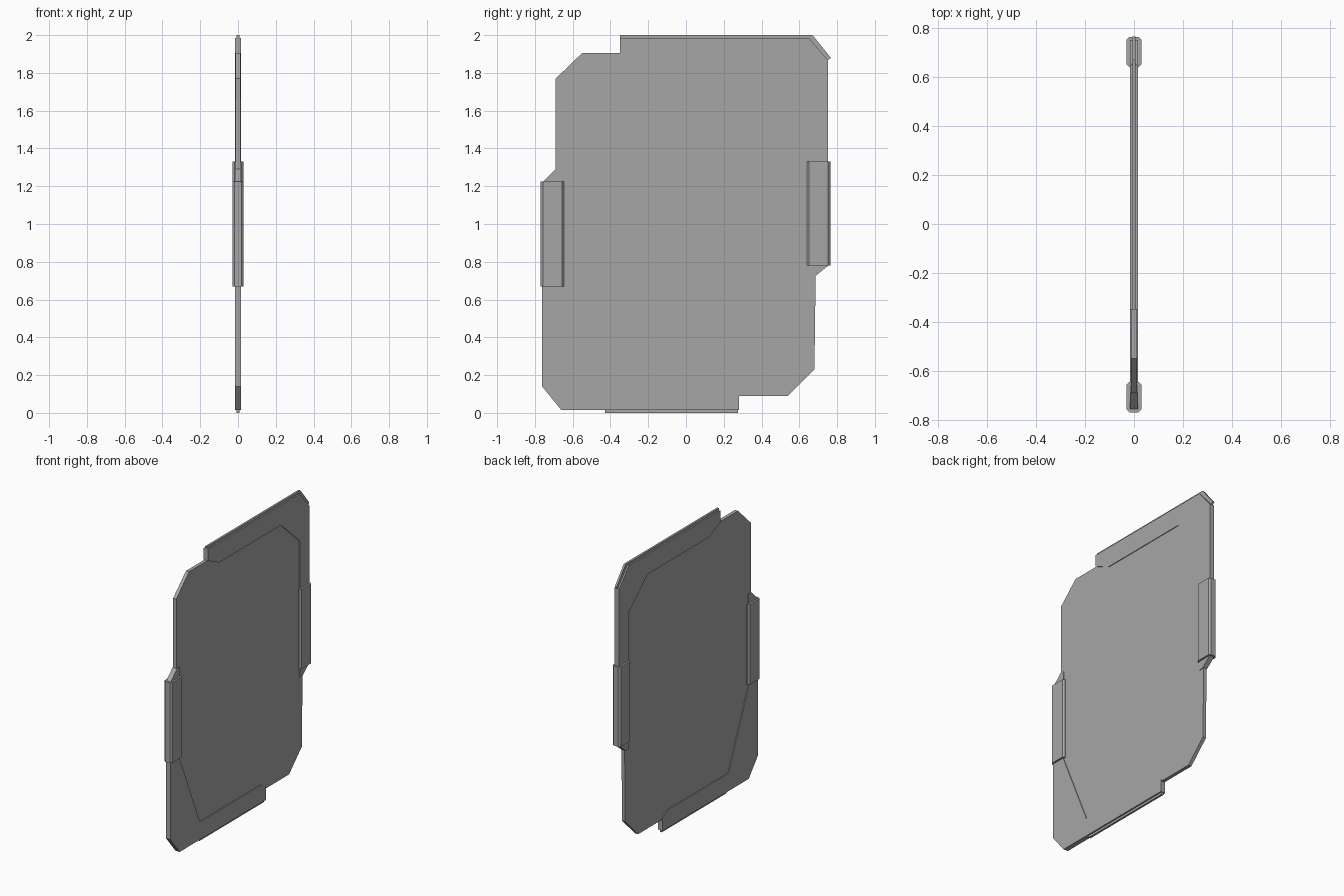
import bpy
import bmesh

cube = bpy.data.objects.get("Cube")
if cube:
    bpy.data.objects.remove(cube, do_unlink=True)

grey = bpy.data.materials.new("plain_grey")
grey.use_nodes = True
colour = (0.38, 0.38, 0.38, 1)
grey.diffuse_color = colour
grey.node_tree.nodes["Principled BSDF"].inputs["Base Color"].default_value = colour


def extrude_profile(name, points, start, direction):
    """Extrude a closed outline given as 3D offsets along a direction."""
    bm = bmesh.new()
    face = bm.faces.new([bm.verts.new([p[i] + start[i] for i in range(3)]) for p in points])
    moved = bmesh.ops.extrude_face_region(bm, geom=[face])["geom"]
    bmesh.ops.translate(bm, vec=direction,
                        verts=[v for v in moved if isinstance(v, bmesh.types.BMVert)])
    bmesh.ops.recalc_face_normals(bm, faces=bm.faces)
    mesh = bpy.data.meshes.new(name)
    bm.to_mesh(mesh)
    bm.free()
    mesh.materials.append(grey)
    obj = bpy.data.objects.new(name, mesh)
    bpy.context.collection.objects.link(obj)
    return obj


def plate(name, outline, half):
    """Flat upright plate from a (y, z) outline, centred on x = 0."""
    return extrude_profile(name, [(0, y, z) for y, z in outline], (-half, 0, 0), (2 * half, 0, 0))


def clamp(name, inner, outer, bottom, top):
    """Edge clamp with chamfered inner and outer rims."""
    s = 1 if outer > inner else -1
    side = [(0.018, inner), (0.03, inner + s * 0.012),
            (0.03, outer - s * 0.012), (0.018, outer)]
    section = side + [(-x, y) for x, y in reversed(side)]
    return extrude_profile(name, [(x, y, 0) for x, y in section],
                           (0, 0, bottom), (0, 0, top - bottom))


# Main panel with cut corners
plate("main_panel", [
    (-0.69, 1.77), (-0.55, 1.905), (-0.3, 1.905), (0.66, 1.9), (0.7, 1.8),
    (0.68, 0.23), (0.54, 0.09), (0.2, 0.09), (-0.6, 0.09), (-0.69, 0.2)], 0.012)

# Raised brackets wrapping two opposite corners
plate("upper_bracket", [
    (-0.35, 1.905), (-0.35, 1.985), (0.65, 1.985), (0.753, 1.865), (0.753, 0.78),
    (0.68, 0.72), (0.65, 0.72), (0.65, 1.66), (0.445, 1.848), (-0.23, 1.848)], 0.017)
plate("lower_bracket", [
    (-0.762, 1.22), (-0.69, 1.29), (-0.66, 1.29), (-0.66, 0.66), (-0.44, 0.138),
    (0.23, 0.138), (0.28, 0.10), (0.28, 0.015), (-0.66, 0.015), (-0.762, 0.14)], 0.017)

# Thin lips along the bracket rims
plate("upper_lip", [
    (-0.35, 1.98), (-0.35, 2.0), (0.67, 2.0), (0.767, 1.88), (0.75, 1.865), (0.645, 1.98)], 0.007)
plate("lower_lip", [(-0.43, 0.0), (0.275, 0.0), (0.275, 0.02), (-0.43, 0.02)], 0.007)

# Clamps gripping the two side edges
clamp("front_clamp", -0.645, -0.77, 0.67, 1.225)
clamp("rear_clamp", 0.64, 0.765, 0.78, 1.33)
